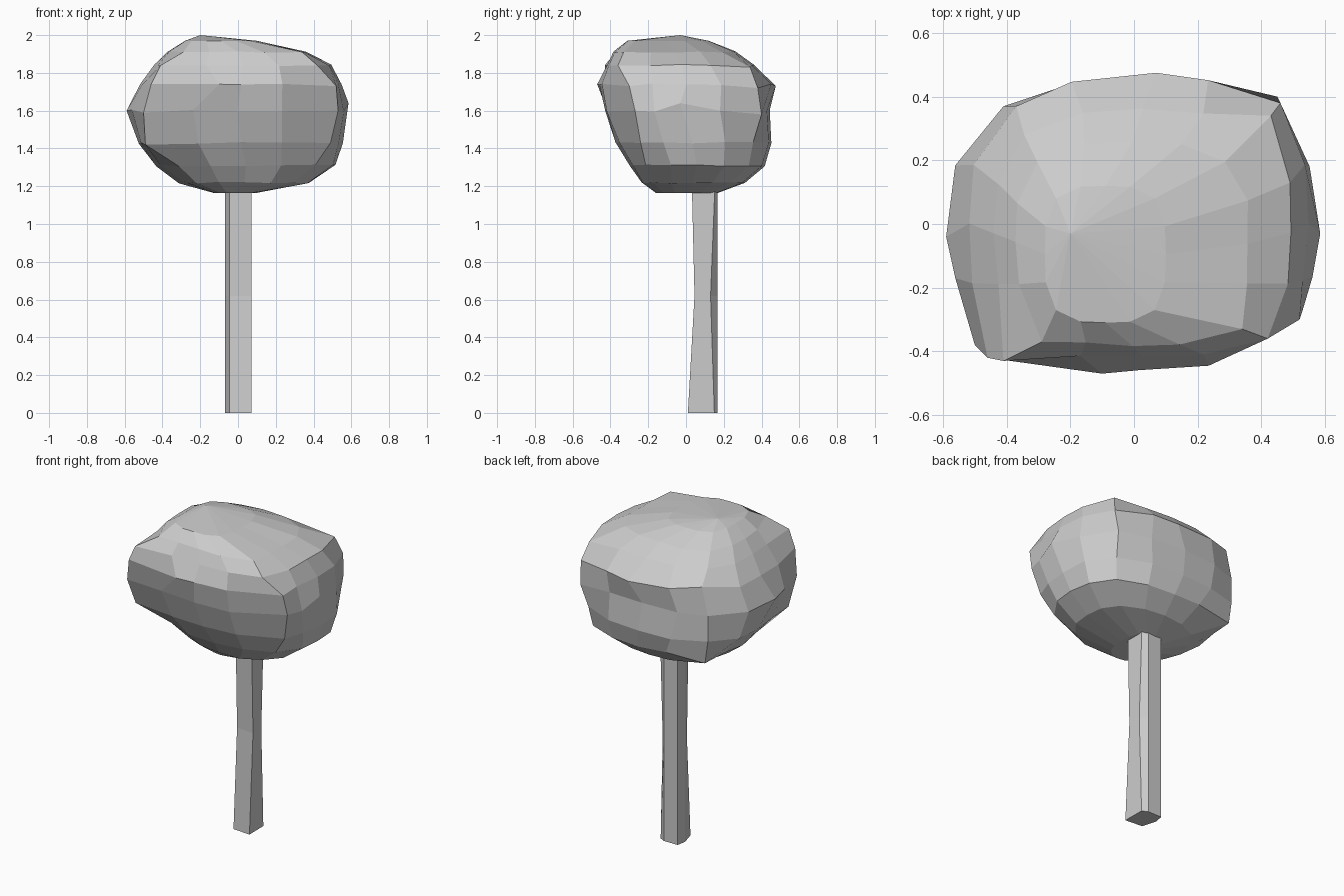
import bpy, bmesh, math, random
from mathutils import Vector

if "Cube" in bpy.data.objects:
    bpy.data.objects.remove(bpy.data.objects["Cube"])

random.seed(4)


def loft(name, rings, snaps=(), tip=None):
    """Bridge equal-length rings of points, cap the ends, snap nearest vertices."""
    bm = bmesh.new()
    loops = [[bm.verts.new(p) for p in ring] for ring in rings]
    n = len(loops[0])
    for a, b in zip(loops, loops[1:]):
        for i in range(n):
            j = (i + 1) % n
            bm.faces.new((a[i], a[j], b[j], b[i]))
    bm.faces.new(loops[0][::-1])
    if tip:
        top = bm.verts.new(tip)
        for i in range(n):
            bm.faces.new((loops[-1][i], loops[-1][(i + 1) % n], top))
    else:
        bm.faces.new(loops[-1])
    free = list(bm.verts)
    for s in snaps:
        v = min(free, key=lambda v: (v.co - Vector(s)).length)
        v.co = s
        free.remove(v)
    bmesh.ops.recalc_face_normals(bm, faces=bm.faces[:])
    me = bpy.data.meshes.new(name)
    bm.to_mesh(me)
    bm.free()
    ob = bpy.data.objects.new(name, me)
    bpy.context.collection.objects.link(ob)
    return ob


# Crown: faceted rings given as z, left, right, front, back, squareness
levels = [
    (1.165, -0.13, 0.10, -0.16, 0.17, 2.4),
    (1.22, -0.31, 0.38, -0.24, 0.31, 2.3),
    (1.31, -0.43, 0.52, -0.30, 0.42, 2.5),
    (1.43, -0.53, 0.555, -0.37, 0.45, 2.6),
    (1.60, -0.58, 0.575, -0.43, 0.44, 2.7),
    (1.74, -0.52, 0.55, -0.455, 0.46, 2.8),
    (1.84, -0.44, 0.49, -0.42, 0.36, 3.0),
    (1.91, -0.37, 0.36, -0.38, 0.26, 3.2),
    (1.97, -0.28, 0.10, -0.31, 0.12, 3.4),
]
SIDES = 16
rings = []
for k, (z, x0, x1, y0, y1, p) in enumerate(levels):
    ring = []
    for i in range(SIDES):
        a = math.tau * i / SIDES
        c, s = math.cos(a), math.sin(a)
        r = (abs(c) ** p + abs(s) ** p) ** (-1 / p)
        j = 0.005 if 0 < k < 8 else 0
        ring.append(((x0 + x1) / 2 + c * r * (x1 - x0) / 2 + random.uniform(-j, j),
                     (y0 + y1) / 2 + s * r * (y1 - y0) / 2 + random.uniform(-j, j),
                     z + random.uniform(-j, j)))
    rings.append(ring)

# Lumps and ridge corners that break the regular shape
lumps = [
    # front left corner
    (-0.41, -0.43, 1.84), (-0.46, -0.42, 1.74), (-0.50, -0.38, 1.59),
    (-0.49, -0.31, 1.42), (-0.29, -0.37, 1.91),
    # front right corner
    (0.34, -0.33, 1.91), (0.42, -0.36, 1.84), (0.52, -0.30, 1.73),
    (0.53, -0.27, 1.60), (0.49, -0.24, 1.43),
    # back right corner
    (0.43, 0.34, 1.83), (0.46, 0.38, 1.72), (0.45, 0.40, 1.58),
    # back left corner
    (-0.37, 0.37, 1.77), (-0.41, 0.37, 1.60), (-0.41, 0.37, 1.44),
    (-0.39, 0.37, 1.30),
    # extremes of each side
    (-0.10, -0.47, 1.74), (-0.59, -0.04, 1.60), (0.585, -0.03, 1.64),
    (0.07, 0.475, 1.73), (0.49, 0.13, 1.84),
]
loft("crown", rings, lumps, tip=(-0.20, -0.03, 2.0))

# Trunk: irregular six-sided post; its front leans in halfway up
trunk = []
for z, front, side in ((0.0, 0.01, 0.15), (0.62, 0.045, 0.13), (1.25, 0.03, 0.155)):
    section = [(-0.045, front + 0.01), (0.072, front), (0.07, side),
               (0.035, 0.168), (-0.06, 0.168), (-0.07, 0.11)]
    trunk.append([(x, y, z) for x, y in section])
loft("trunk", trunk)
